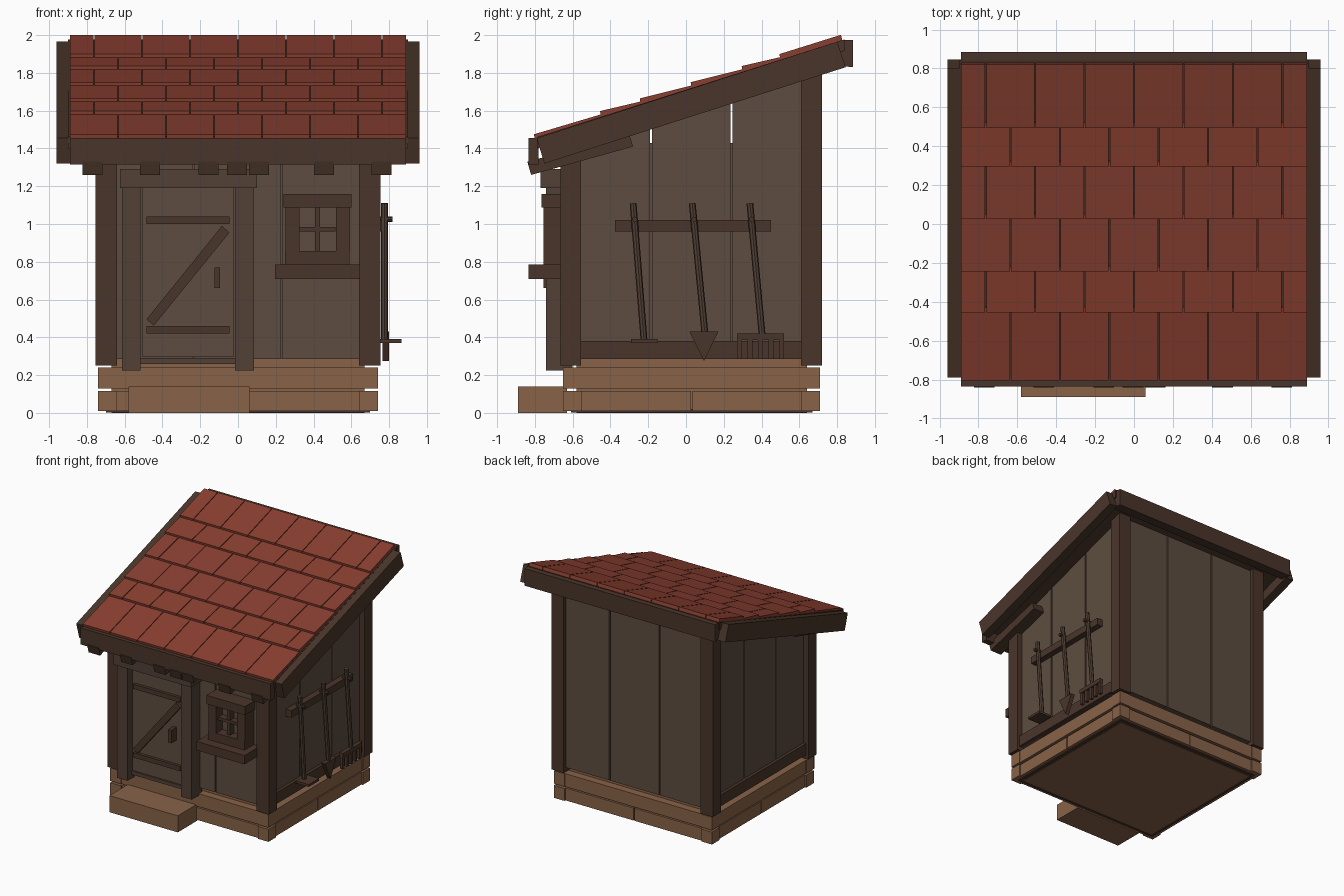
import bpy, bmesh, math
from mathutils import Vector

if "Cube" in bpy.data.objects:
    bpy.data.objects.remove(bpy.data.objects["Cube"])


def material(name, r, g, b):
    m = bpy.data.materials.new(name)
    m.diffuse_color = (r, g, b, 1)
    m.use_nodes = True
    m.node_tree.nodes["Principled BSDF"].inputs["Base Color"].default_value = m.diffuse_color
    return m


STONE = material("tan_stone", .25, .125, .065)
DARK = material("dark_timber", .068, .036, .023)
WALL = material("plank_wood", .11, .073, .05)
FRAME = material("frame_wood", .085, .053, .036)
TILE = material("red_tile", .25, .05, .03)


def prism(name, pts, a, b, mat, axis='x'):
    """Extrude a profile: (y, z) points along x, or (x, z) points along y."""
    bm = bmesh.new()
    def at(p, t):
        return (t, p[0], p[1]) if axis == 'x' else (p[0], t, p[1])
    lo = [bm.verts.new(at(p, a)) for p in pts]
    hi = [bm.verts.new(at(p, b)) for p in pts]
    bm.faces.new(lo)
    bm.faces.new(hi[::-1])
    n = len(pts)
    for i in range(n):
        bm.faces.new((lo[i], hi[i], hi[(i + 1) % n], lo[(i + 1) % n]))
    bmesh.ops.recalc_face_normals(bm, faces=bm.faces)
    me = bpy.data.meshes.new(name)
    bm.to_mesh(me)
    bm.free()
    me.materials.append(mat)
    ob = bpy.data.objects.new(name, me)
    bpy.context.collection.objects.link(ob)
    return ob


def box(name, x0, x1, y0, y1, z0, z1, mat):
    return prism(name, [(y0, z0), (y1, z0), (y1, z1), (y0, z1)], x0, x1, mat)


def rod(name, a, b, r, mat, sides=8):
    a, b = Vector(a), Vector(b)
    bpy.ops.mesh.primitive_cylinder_add(vertices=sides, radius=r, depth=(b - a).length,
                                        location=(a + b) / 2)
    ob = bpy.context.object
    ob.name = name
    ob.rotation_euler = (b - a).to_track_quat('Z', 'Y').to_euler()
    ob.data.materials.append(mat)
    return ob


def roof(y, off=0.0):
    return 1.46 + .3176 * (y + .79) + off


def capped(name, x0, x1, y0, y1, z0, off, mat):
    """Upright piece whose top follows the roof slope."""
    return prism(name, [(y0, z0), (y1, z0), (y1, roof(y1, off)), (y0, roof(y0, off))], x0, x1, mat)


# Stone base: core, two courses of blocks, corner blocks, door step
box("base_core", -.67, .67, -.58, .64, 0, .29, STONE)
box("base_underside", -.70, .70, -.61, .67, .003, .02, DARK)
for z0, z1, inset, split in ((.01, .115, .008, True), (.13, .24, 0, False)):
    ex = .67 + (0 if split else .02)
    ym = .03
    hy = ex - .055
    for s in (-1, 1):
        for t in (-1, 1):
            box("corner_stone", *sorted((s * .64, s * .74)),
                *sorted((ym + t * .58, ym + t * .68)), z0, z1, STONE)
        spans = [(-1, -.006), (.006, 1)] if split else [(-1, 1)]
        for u, v in spans:
            box("side_stone", *sorted((s * .6, s * (.735 - inset))),
                ym + u * hy, ym + v * hy, z0, z1, STONE)
            box("face_stone", u * ex, v * ex,
                *sorted((ym + s * .5, ym + s * (.675 - inset))), z0, z1, STONE)
box("door_step", -.58, .06, -.89, -.63, 0, .14, STONE)

# Corner posts and side sills
for s in (-1, 1):
    xs = sorted((s * .64, s * .755))
    capped("front_post", *xs, -.665, -.555, .25, -.05, DARK)
    capped("rear_post", *xs, .61, .72, .25, -.05, DARK)
    box("side_sill", *sorted((s * .64, s * .735)), -.555, .61, .285, .38, DARK)

# Plank walls with an inner lining behind the gaps
box("inner_lining", -.6, .6, -.54, .59, .28, 1.43, WALL)
for x0, x1 in ((-.64, -.24), (-.23, .225), (.235, .64)):
    capped("front_plank", x0, x1, -.63, -.57, .285, -.05, WALL)
    capped("back_plank", x0, x1, .63, .69, .285, -.05, WALL)
for s in (-1, 1):
    for y0, y1 in ((-.57, -.19), (-.18, .235), (.245, .63)):
        capped("side_plank", *sorted((s * .65, s * .71)), y0, y1, .285, -.05, WALL)

# Door with frame, straps, brace and handle
box("door", -.505, -.025, -.685, -.6, .295, 1.19, WALL)
box("door_threshold", -.515, -.015, -.69, -.6, .26, .29, FRAME)
for x in (-.565, .035):
    box("door_jamb", x - .05, x + .05, -.74, -.6, .225, 1.19, FRAME)
box("door_lintel", -.625, .10, -.77, -.6, 1.19, 1.29, FRAME)
for z in (.44, 1.02):
    box("door_strap", -.485, -.045, -.71, -.68, z - .02, z + .02, DARK)
prism("door_brace", [(-.485, .495), (-.445, .463), (-.045, .955), (-.085, .99)],
      -.71, -.68, DARK, 'y')
box("door_handle", -.125, -.095, -.755, -.68, .66, .77, DARK)

# Window: four frame rails, muntins, pane, sill
box("window_pane", .3, .54, -.67, -.6, .83, 1.1, WALL)
box("window_head", .24, .60, -.765, -.6, 1.087, 1.16, DARK)
box("window_bottom_rail", .25, .59, -.755, -.6, .785, .858, DARK)
for x in (.288, .555):
    box("window_jamb", x - .037, x + .037, -.755, -.6, .858, 1.087, DARK)
box("window_muntin_upright", .407, .434, -.725, -.65, .85, 1.09, DARK)
box("window_muntin_level", .325, .517, -.73, -.65, .96, .985, DARK)
box("window_sill", .195, .645, -.835, -.6, .71, .785, DARK)

# Rafter ends under the eave
for x in (-.77, -.465, -.155, -.005, .11, .455, .76):
    prism("rafter", [(-.84, 1.33), (-.82, 1.26), (-.28, 1.41), (-.30, 1.475)],
          x - .053, x + .053, DARK)

# Roof deck, barge boards and fascias
prism("roof_deck", [(-.79, roof(-.79, -.06)), (.84, roof(.84, -.06)),
                    (.84, roof(.84, 0)), (-.79, roof(-.79, 0))], -.9, .9, DARK)
for s in (-1, 1):
    prism("barge_board", [(-.79, 1.455), (-.75, 1.32), (.845, 1.83), (.80, 1.965)],
          *sorted((s * .885, s * .96)), DARK)
box("front_fascia", -.89, .89, -.835, -.78, 1.315, 1.455, DARK)
prism("rear_fascia", [(.79, 1.84), (.885, 1.83), (.885, 1.975), (.83, 1.975)], -.89, .89, DARK)

# Overlapping tile courses with staggered joints
edges = [-.80, -.45, -.24, .03, .30, .50, .80]
for i in range(6):
    y0, y1 = edges[i], edges[i + 1] + .03
    top = .03 if i == 5 else .012
    low = .018 if i == 0 else .03
    prof = [(y0, roof(y0, -.01)), (y1, roof(y1, -.01)),
            (y1 - .01, roof(y1 - .01, top)), (y0 - .005, roof(y0, low))]
    w = 1.78 / 7
    cuts = [-.89] + [-.89 + w * (k + (1 if i % 2 == 0 else .5)) for k in range(7)]
    cuts = [c for c in cuts if c < .88] + [.89]
    for a, b in zip(cuts, cuts[1:]):
        prism("roof_tile", prof, a + (.003 if a > -.89 else 0),
              b - (.003 if b < .89 else 0), TILE)

# Tool rack on the right wall: rail, pegs, hoe, spade, rake
box("tool_rail", .70, .762, -.375, .45, .96, 1.02, DARK)
for name, ya, yb, zb in (("hoe", -.28, -.222, .38), ("spade", .033, .10, .42),
                         ("rake", .338, .405, .39)):
    rod(name + "_handle", (.775, ya, 1.11), (.775, yb, zb), .018, FRAME)
    rod(name + "_peg", (.74, ya + .009, 1.025), (.817, ya + .009, 1.025), .014, DARK)
box("hoe_head", .745, .865, -.29, -.15, .37, .39, DARK)
prism("spade_blade", [(.018, .43), (.172, .43), (.095, .275)], .765, .80, DARK)
box("rake_bar", .76, .795, .27, .52, .385, .42, DARK)
for k in range(5):
    y = .283 + k * .056
    box("rake_tine", .765, .79, y - .013, y + .013, .285, .40, DARK)
